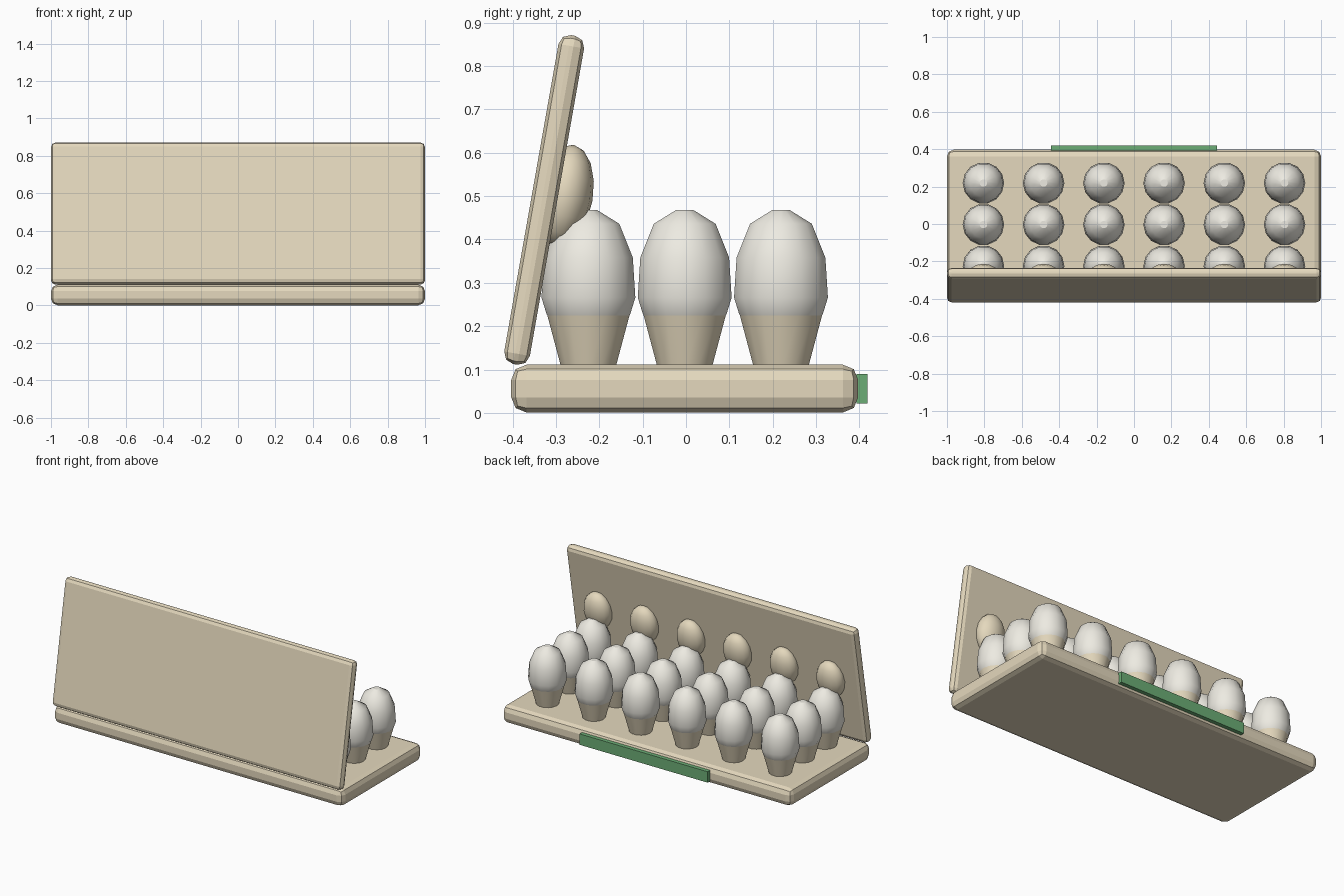
import bpy, bmesh, math
from mathutils import Matrix, Vector

if "Cube" in bpy.data.objects:
    bpy.data.objects.remove(bpy.data.objects["Cube"])


def material(name, rgb):
    m = bpy.data.materials.new(name)
    m.diffuse_color = (*rgb, 1)
    m.use_nodes = True
    m.node_tree.nodes["Principled BSDF"].inputs["Base Color"].default_value = m.diffuse_color
    return m


CARD = material("card", (0.78, 0.69, 0.51))
SHELL = material("shell", (0.85, 0.83, 0.76))
GREEN = material("green", (0.15, 0.42, 0.18))


def finish(name, bm, mat, smooth=False):
    bmesh.ops.recalc_face_normals(bm, faces=bm.faces)
    me = bpy.data.meshes.new(name)
    bm.to_mesh(me)
    bm.free()
    me.materials.append(mat)
    for p in me.polygons:
        p.use_smooth = smooth
    ob = bpy.data.objects.new(name, me)
    bpy.context.collection.objects.link(ob)
    return ob


def box(name, size, loc, mat, bevel=0.0, tilt=0.0):
    bm = bmesh.new()
    bmesh.ops.create_cube(bm, size=1)
    bmesh.ops.scale(bm, vec=size, verts=bm.verts)
    if bevel:
        bmesh.ops.bevel(bm, geom=bm.edges[:], offset=bevel, segments=2,
                        profile=0.5, affect='EDGES')
    ob = finish(name, bm, mat)
    ob.location = loc
    ob.rotation_euler.x = tilt
    return ob


def lathe(name, profile, loc, mat, sides=14):
    # revolve (radius, z) points and cap both ends
    bm = bmesh.new()
    rings = [[bm.verts.new((r * math.cos(2 * math.pi * i / sides),
                            r * math.sin(2 * math.pi * i / sides), z))
              for i in range(sides)] for r, z in profile]
    for a, b in zip(rings, rings[1:]):
        for i in range(sides):
            j = (i + 1) % sides
            bm.faces.new((a[i], a[j], b[j], b[i]))
    bm.faces.new(rings[0])
    bm.faces.new(rings[-1])
    ob = finish(name, bm, mat, True)
    for p in ob.data.polygons:
        if len(p.vertices) > 4:
            p.use_smooth = False
    ob.location = loc
    return ob


# tray, tilted open lid, front label
TILT = math.radians(-10)
LID = Vector((0, -0.327, 0.491))
box("tray", (2, 0.8, 0.11), (0, -0.003, 0.056), CARD, 0.035)
box("lid", (2, 0.06, 0.77), LID, CARD, 0.025, TILT)
box("label", (0.885, 0.025, 0.068), (0, 0.406, 0.056), GREEN)

CUP = [(0.063, 0.10), (0.098, 0.228), (0.107, 0.262)]
EGG = [(0.04, 0.16), (0.08, 0.195), (0.099, 0.228), (0.111, 0.266),
       (0.105, 0.358), (0.073, 0.436), (0.02, 0.468)]

for col in range(6):
    x = (col - 2.5) * 0.322
    # eggs in their cups
    for row in range(3):
        y = (row - 1) * 0.222 - 0.003
        lathe(f"cup_{row}_{col}", CUP, (x, y, 0), CARD)
        lathe(f"egg_{row}_{col}", EGG, (x, y, 0), SHELL)
    # rounded bump on the lid's inner face
    bm = bmesh.new()
    bmesh.ops.create_uvsphere(bm, u_segments=14, v_segments=8, radius=1)
    bmesh.ops.scale(bm, vec=(0.09, 0.065, 0.12), verts=bm.verts)
    bump = finish(f"lid_bump_{col}", bm, CARD, True)
    bump.location = LID + Matrix.Rotation(TILT, 3, 'X') @ Vector((x, 0.045, 0.017))
    bump.rotation_euler.x = TILT
